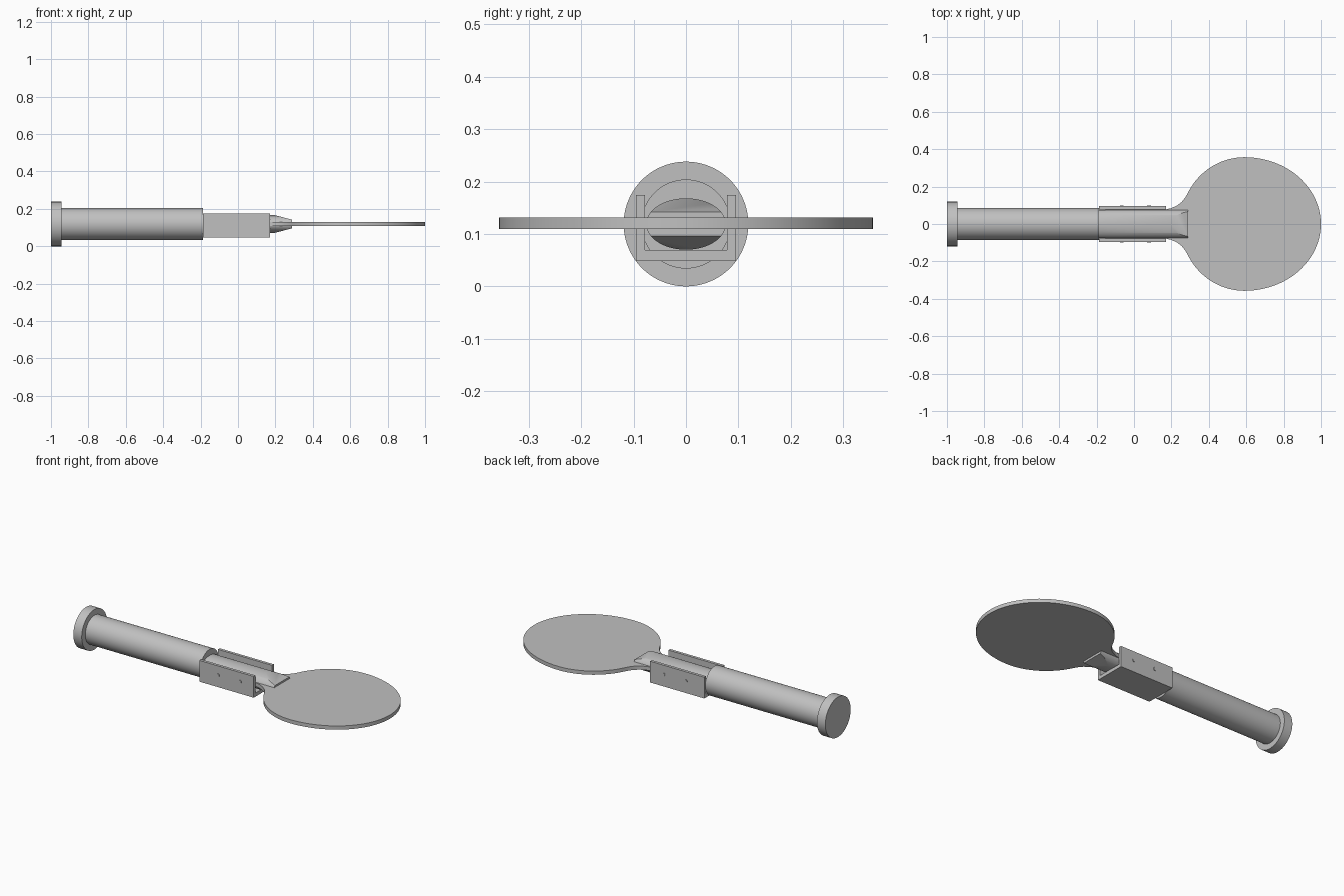
import bpy, bmesh, math
from mathutils import Matrix, Vector

cube = bpy.data.objects.get("Cube")
if cube:
    bpy.data.objects.remove(cube)

MID = 0.119  # height of the long axis

grey = bpy.data.materials.new("light grey")
grey.use_nodes = True
COLOUR = (0.53, 0.53, 0.53, 1)
grey.diffuse_color = COLOUR
grey.node_tree.nodes["Principled BSDF"].inputs["Base Color"].default_value = COLOUR


def finish(name, bm, smooth=True):
    bmesh.ops.recalc_face_normals(bm, faces=bm.faces)
    mesh = bpy.data.meshes.new(name)
    bm.to_mesh(mesh)
    bm.free()
    mesh.materials.append(grey)
    obj = bpy.data.objects.new(name, mesh)
    bpy.context.collection.objects.link(obj)
    if smooth:
        bpy.ops.object.select_all(action="DESELECT")
        obj.select_set(True)
        bpy.context.view_layer.objects.active = obj
        bpy.ops.object.shade_smooth_by_angle(angle=math.radians(30))
    return obj


def prism(points, offset):
    """Extrude a closed outline of 3D points along an offset."""
    bm = bmesh.new()
    face = bm.faces.new([bm.verts.new(p) for p in points])
    moved = bmesh.ops.extrude_face_region(bm, geom=[face], use_keep_orig=True)
    verts = [v for v in moved["geom"] if isinstance(v, bmesh.types.BMVert)]
    bmesh.ops.translate(bm, verts=verts, vec=Vector(offset))
    return bm


def rod(x0, x1, ry, rz, sides=96):
    """Elliptic rod lying along x."""
    ring = [2 * math.pi * i / sides for i in range(sides)]
    return prism([(x0, ry * math.cos(a), MID + rz * math.sin(a)) for a in ring],
                 (x1 - x0, 0, 0))


# Handle and its end cap
finish("end_cap", rod(-1.0, -0.945, 0.119, 0.119))
finish("handle", rod(-0.945, -0.187, 0.085, 0.085))

# Flattened core with a sloped cut above and below its tip
core = rod(-0.19, 0.29, 0.076, 0.049)
for side in (1, -1):
    cut = bmesh.ops.bisect_plane(
        core, geom=core.verts[:] + core.edges[:] + core.faces[:],
        plane_co=(0.29, 0, MID + side * 0.023),
        plane_no=Vector((0.026, 0, side * 0.1)).normalized(), clear_outer=True)
    rim = [e for e in cut["geom_cut"] if isinstance(e, bmesh.types.BMEdge)]
    bmesh.ops.holes_fill(core, edges=rim)
finish("core", core)

# Channel bracket open at the top
half = [(0.095, 0.048), (0.095, 0.174), (0.078, 0.174), (0.078, 0.069)]
channel = half + [(-y, z) for y, z in reversed(half)]
finish("channel_bracket", prism([(-0.187, y, z) for y, z in channel],
                                (0.357, 0, 0)), smooth=False)

# Two cross pins through the bracket
for name, x in (("rear_pin", -0.065), ("front_pin", 0.08)):
    bm = bmesh.new()
    bmesh.ops.create_cone(bm, cap_ends=True, segments=24, radius1=0.01,
                          radius2=0.01, depth=0.198,
                          matrix=Matrix.Translation((x, 0, MID)) @ Matrix.Rotation(math.pi / 2, 4, "X"))
    finish(name, bm)

# Flat paddle: tang, flared neck, then a rounded disc longer toward the tip
side = [(-0.187, 0.076), (0.17, 0.078), (0.2, 0.085), (0.23, 0.099),
        (0.255, 0.118), (0.275, 0.143), (0.288, 0.167)]
STEPS = 64
for i in range(STEPS):
    a = math.radians(148) * (1 - i / STEPS)
    reach = 0.41 if a < math.pi / 2 else 0.342
    side.append((0.59 + reach * math.cos(a), 0.357 * math.sin(a)))
outline = side + [(1.0, 0)] + [(x, -y) for x, y in reversed(side)]
finish("paddle", prism([(x, y, 0.109) for x, y in outline], (0, 0, 0.022)))
